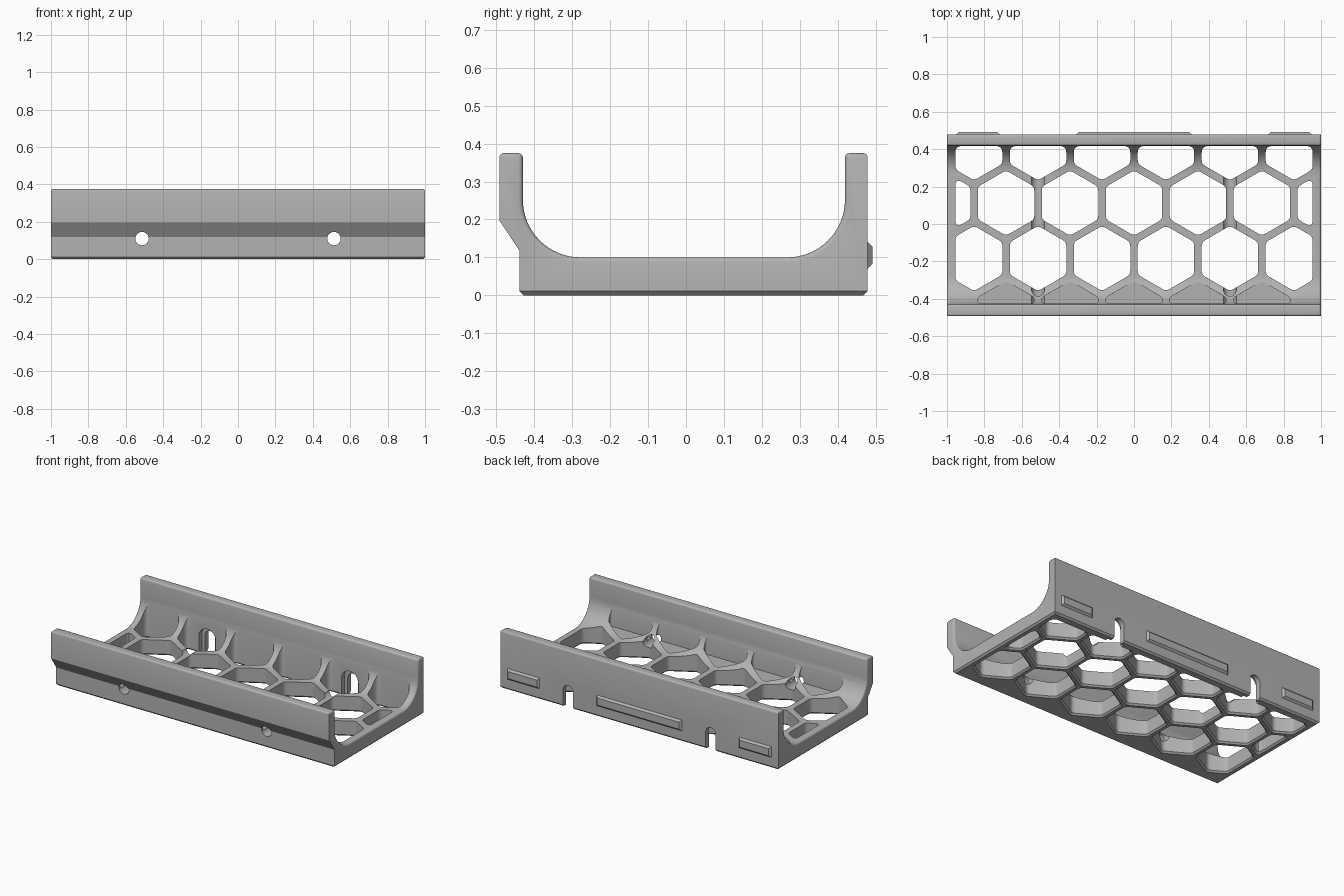
import bpy, bmesh, math
from mathutils import Vector

if "Cube" in bpy.data.objects:
    bpy.data.objects.remove(bpy.data.objects["Cube"])

grey = bpy.data.materials.new("plain_grey")
grey.diffuse_color = (0.45, 0.45, 0.45, 1)
grey.use_nodes = True
grey.node_tree.nodes["Principled BSDF"].inputs["Base Color"].default_value = grey.diffuse_color


def new_object(name, bm):
    bmesh.ops.recalc_face_normals(bm, faces=bm.faces)
    mesh = bpy.data.meshes.new(name)
    bm.to_mesh(mesh)
    bm.free()
    mesh.materials.append(grey)
    ob = bpy.data.objects.new(name, mesh)
    bpy.context.collection.objects.link(ob)
    return ob


def loft(bm, rings):
    """Closed solid through rings of equal point count."""
    vs = [[bm.verts.new(p) for p in ring] for ring in rings]
    n = len(vs[0])
    bm.faces.new(vs[0][::-1])
    bm.faces.new(vs[-1])
    for a, b in zip(vs, vs[1:]):
        for i in range(n):
            j = (i + 1) % n
            bm.faces.new((a[i], a[j], b[j], b[i]))


def arc(cx, cy, r, a0, a1, n):
    return [(cx + r * math.cos(math.radians(a0 + (a1 - a0) * i / n)),
             cy + r * math.sin(math.radians(a0 + (a1 - a0) * i / n))) for i in range(n + 1)]


def clip(pts, axis, limit, sign):
    """Cut a convex polygon by a line parallel to an axis."""
    out = []
    for i, p in enumerate(pts):
        q = pts[(i + 1) % len(pts)]
        dp, dq = sign * (limit - p[axis]), sign * (limit - q[axis])
        if dp >= 0:
            out.append(p)
        if dp * dq < 0:
            out.append(p.lerp(q, dp / (dp - dq)))
    return out


def rounded(pts, r, n=4):
    """Round every corner of a convex polygon."""
    out = []
    for i, p in enumerate(pts):
        a, b = pts[i - 1] - p, pts[(i + 1) % len(pts)] - p
        half = a.angle(b) / 2
        t = min(r / math.tan(half), a.length * 0.45, b.length * 0.45)
        s, e = p + a.normalized() * t, p + b.normalized() * t
        for k in range(n + 1):
            u = k / n
            out.append(s * (1 - u) ** 2 + p * (2 * u * (1 - u)) + e * u * u)
    return out


def cell(cx, cy, grow=0.0):
    """Rounded hexagon outline kept inside the tray borders."""
    r = (0.151 + grow) / math.cos(math.radians(30))
    pts = [Vector((cx + r * math.cos(math.radians(a)), cy + r * math.sin(math.radians(a))))
           for a in range(30, 390, 60)]
    for axis, limit, sign in ((0, 0.955, 1), (0, -0.955, -1), (1, 0.417, 1), (1, -0.426, -1)):
        pts = clip(pts, axis, limit + sign * grow, sign)
    return rounded(pts, 0.035)


# Tray body: cross-section swept along x
profile = [(-0.439, 0), (0.479, 0), (0.479, 0.375), (0.419, 0.375)]
profile += arc(0.267, 0.252, 0.152, 0, -90, 16)
profile += arc(-0.278, 0.252, 0.152, -90, -180, 16)
profile += [(-0.43, 0.375), (-0.492, 0.375), (-0.492, 0.197), (-0.439, 0.118)]
bm = bmesh.new()
loft(bm, [[(x, y, z) for y, z in profile] for x in (-1, 1)])
bmesh.ops.recalc_face_normals(bm, faces=bm.faces)


def mid(e):
    return (e.verts[0].co + e.verts[1].co) / 2


# Chamfer the underside, round the rims and inner end edges
under = [e for e in bm.edges if mid(e).z < 0.001]
bmesh.ops.bevel(bm, geom=under, offset=0.011, segments=1, affect='EDGES', profile=0.5)
rims = [e for e in bm.edges if mid(e).z > 0.374
        or (abs(mid(e).x) > 0.999 and mid(e).z > 0.09 and -0.431 < mid(e).y < 0.42)]
bmesh.ops.bevel(bm, geom=rims, offset=0.012, segments=3, affect='EDGES', profile=0.5)
tray = new_object("tray_body", bm)

# Honeycomb cutter: through cells with flared bottoms, shallow pockets at the front
bm = bmesh.new()
P = 0.342
even = [P * i for i in range(-3, 4)]
odd = [P * (i + 0.5) for i in range(-3, 3)]
for cy, xs in ((0.112, even), (-0.184, odd), (0.408, odd)):
    for cx in xs:
        loft(bm, [[(p.x, p.y, z) for p in cell(cx, cy, g)]
                  for z, g in ((-0.005, 0.015), (0.01, 0.0), (0.6, 0.0))])
for cx in even[1:-1]:
    loft(bm, [[(p.x, p.y, z) for p in cell(cx, -0.48)] for z in (0.1, 0.6)])
cutters = [new_object("honeycomb_cutter", bm)]


# Screw holes in front, keyhole slots and head recesses in back
def prism_y(name, outline, y0, y1):
    b = bmesh.new()
    for cx in (-0.513, 0.513):
        loft(b, [[(cx + x, y, z) for x, z in outline] for y in (y0, y1)])
    cutters.append(new_object(name, b))


def arch(r):
    return [(-r, -0.1), (r, -0.1)] + arc(0, 0.11, r, 0, 180, 16)


prism_y("screw_hole_cutter", arc(0, 0.11, 0.036, 0, 337.5, 15), -0.6, 0.39)
prism_y("head_recess_cutter", arch(0.06), 0.38, 0.446)
prism_y("slot_cutter", arch(0.036), 0.43, 0.6)

for c in cutters:
    c.hide_render = True
    m = tray.modifiers.new(c.name, 'BOOLEAN')
    m.operation, m.solver, m.object = 'DIFFERENCE', 'EXACT', c
bpy.context.view_layer.update()
cut = bpy.data.meshes.new_from_object(tray.evaluated_get(bpy.context.evaluated_depsgraph_get()))
tray.modifiers.clear()
tray.data = cut
for c in cutters:
    bpy.data.objects.remove(c)

# Raised grip ridges on the back wall
for name, x0, x1 in (("left_ridge", -0.95, -0.717), ("middle_ridge", -0.307, 0.307),
                     ("right_ridge", 0.717, 0.95)):
    bm = bmesh.new()
    loft(bm, [[(x0 + i, y, 0.07 + i), (x1 - i, y, 0.07 + i),
               (x1 - i, y, 0.14 - i), (x0 + i, y, 0.14 - i)]
              for y, i in ((0.47, 0), (0.479, 0), (0.491, 0.012))])
    new_object(name, bm)

# Smooth curved areas of the tray
bpy.ops.object.select_all(action='DESELECT')
tray.select_set(True)
bpy.context.view_layer.objects.active = tray
bpy.ops.object.shade_smooth_by_angle(angle=math.radians(32))
